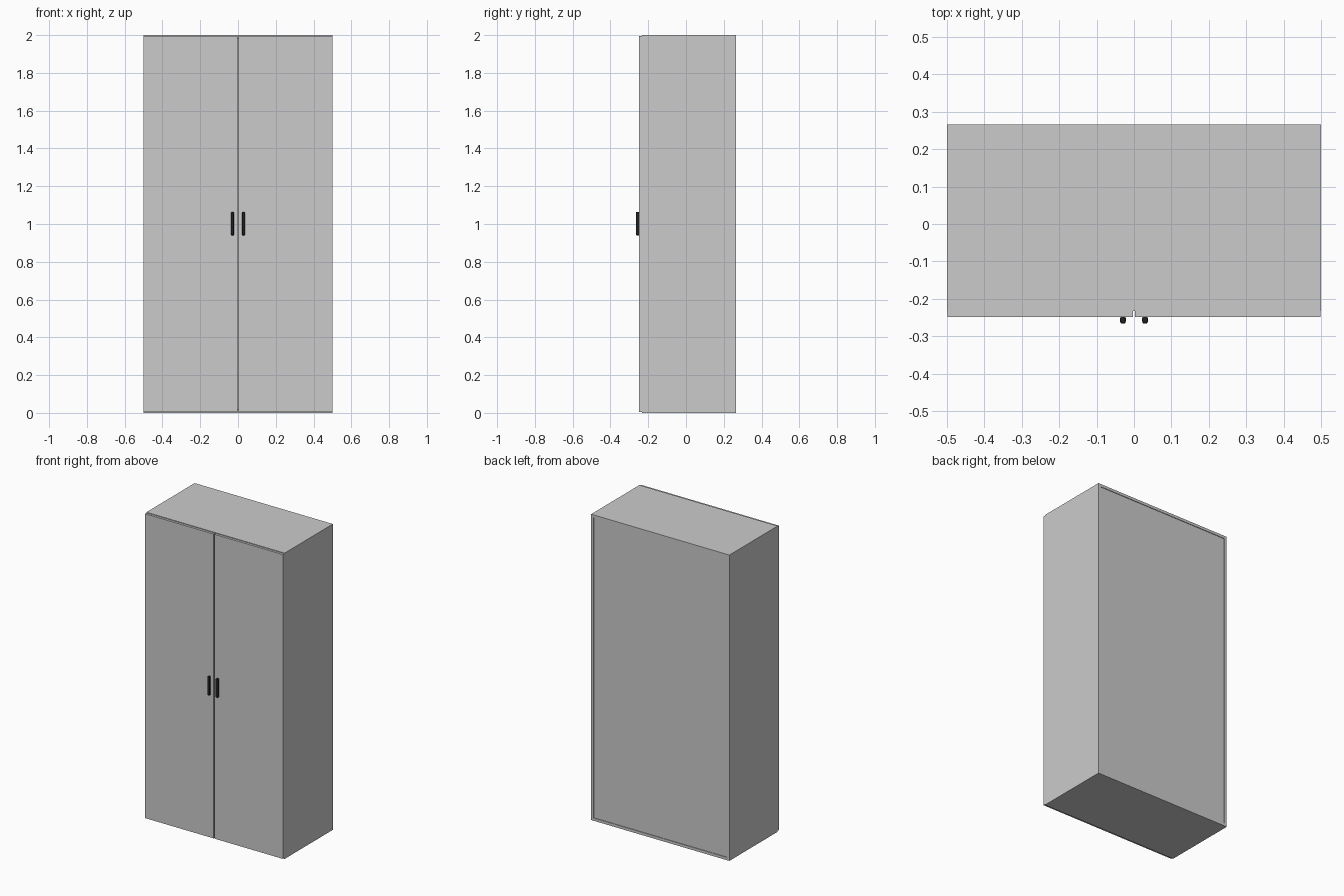
import bpy

if "Cube" in bpy.data.objects:
    bpy.data.objects.remove(bpy.data.objects["Cube"])

W, H = 0.5, 2.0            # half width, height
T = 0.018                  # board thickness
Y0, Y1 = -0.232, 0.266     # carcass front and back
DOOR_FRONT = -0.248

black = bpy.data.materials.new("black_metal")
black.diffuse_color = (0.015, 0.015, 0.015, 1)
black.use_nodes = True
black.node_tree.nodes["Principled BSDF"].inputs["Base Color"].default_value = black.diffuse_color


def box(name, x, y, z, bevel=0.0):
    """Box from (min, max) ranges, with optional rounded edges."""
    bpy.ops.mesh.primitive_cube_add(size=1)
    ob = bpy.context.object
    ob.name = name
    ob.location = [(a + b) / 2 for a, b in (x, y, z)]
    ob.scale = [b - a for a, b in (x, y, z)]
    bpy.ops.object.transform_apply(location=False, rotation=False, scale=True)
    if bevel:
        m = ob.modifiers.new("round", 'BEVEL')
        m.width = bevel
        m.segments = 4
        bpy.ops.object.shade_smooth_by_angle()
    return ob


# Carcass: top, bottom and recessed back
box("top_panel", (-W + T, W - T), (Y0, Y1), (H - T, H))
box("bottom_panel", (-W + T, W - T), (Y0, Y1), (0, T))
box("back_panel", (-W + T, W - T), (Y1 - 0.012, Y1 - 0.004), (T, H - T))

# Mirrored pairs: sides, doors and handles
for side, s in (("left", -1), ("right", 1)):
    def span(a, b):
        return tuple(sorted((s * a, s * b)))
    box(side + "_side_panel", span(W - T, W), (Y0, Y1), (0, H))
    box(side + "_door", span(0.003, W - 0.001), (DOOR_FRONT, Y0 - 0.001), (0.006, H - 0.004))
    handle = box(side + "_handle", span(0.022, 0.037), (-0.266, DOOR_FRONT + 0.001),
                 (0.94, 1.063), bevel=0.005)
    handle.data.materials.append(black)
